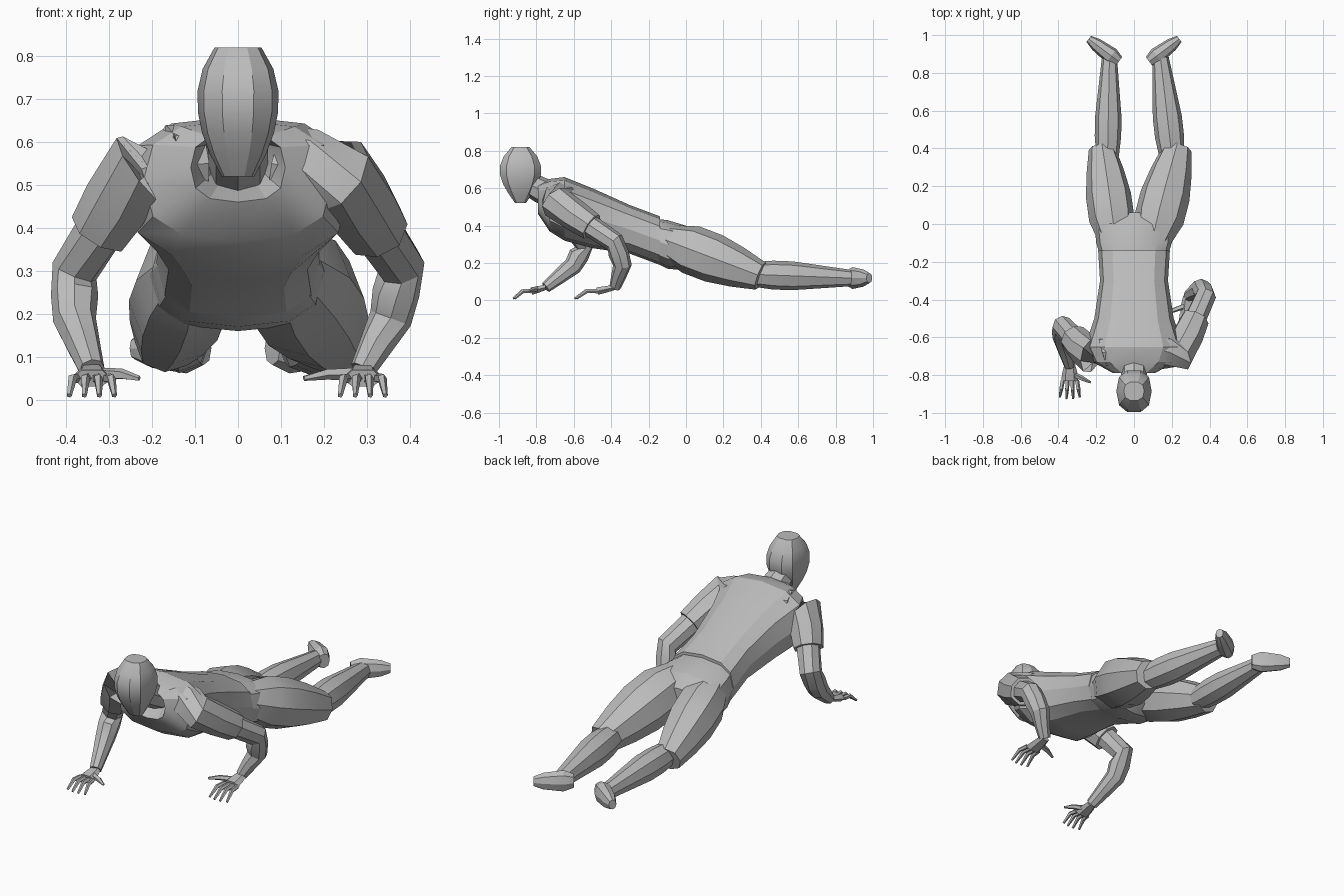
import bpy
import bmesh
from math import cos, sin, pi, copysign
from mathutils import Vector

cube = bpy.data.objects.get("Cube")
if cube:
    bpy.data.objects.remove(cube, do_unlink=True)

# One plain clay grey for the whole figure
shade = .5
clay_colour = (shade, shade, shade, 1)
clay = bpy.data.materials.new("clay_grey")
clay.use_nodes = True
clay.diffuse_color = clay_colour
clay.node_tree.nodes["Principled BSDF"].inputs["Base Color"].default_value = clay_colour

X_AXIS = Vector((1, 0, 0))
Y_AXIS = Vector((0, 1, 0))
Z_AXIS = Vector((0, 0, 1))


def rounded(value, power):
    """Superellipse term: a power below one gives a boxier section."""
    return copysign(abs(value) ** power, value)


def loft(name, sections, sides=8, power=.9, normal=None):
    """Skin a closed tube over sections of (centre, half width, half depth)."""
    bm = bmesh.new()
    last = len(sections) - 1
    rings = []
    for index, (centre, width, depth) in enumerate(sections):
        previous_centre = sections[max(index - 1, 0)][0]
        next_centre = sections[min(index + 1, last)][0]
        along = normal or (next_centre - previous_centre).normalized()
        # Fall back on the vertical where the tube runs sideways
        hint = X_AXIS if abs(along.x) < .95 else Z_AXIS
        across = (hint - along * hint.dot(along)).normalized()
        upright = along.cross(across)
        ring = []
        for step in range(sides):
            angle = 2 * pi * step / sides
            offset = across * width * rounded(cos(angle), power)
            offset += upright * depth * rounded(sin(angle), power)
            ring.append(bm.verts.new(centre + offset))
        rings.append(ring)
    for lower, upper in zip(rings, rings[1:]):
        for step in range(sides):
            following = (step + 1) % sides
            bm.faces.new((lower[step], lower[following], upper[following], upper[step]))
    bm.faces.new(rings[0])
    bm.faces.new(rings[-1])
    bmesh.ops.recalc_face_normals(bm, faces=bm.faces)

    mesh = bpy.data.meshes.new(name)
    bm.to_mesh(mesh)
    bm.free()
    mesh.materials.append(clay)
    part = bpy.data.objects.new(name, mesh)
    bpy.context.collection.objects.link(part)
    bpy.ops.object.select_all(action="DESELECT")
    part.select_set(True)
    bpy.context.view_layer.objects.active = part
    bpy.ops.object.shade_smooth_by_angle(angle=pi / 7)


def limb(name, joints, radii, flatness=1, sides=8):
    """Tube through the joints, with the radii spread evenly along the path."""
    sections = []
    for index, radius in enumerate(radii):
        position = index / (len(radii) - 1) * (len(joints) - 1)
        bone = min(int(position), len(joints) - 2)
        centre = joints[bone].lerp(joints[bone + 1], position - bone)
        sections.append((centre, radius, radius * flatness))
    loft(name, sections, sides)


def trunk(name, slices):
    """Upright slices along the body, each (y, z, half width, half depth)."""
    sections = [(Vector((0, y, z)), width, depth) for y, z, width, depth in slices]
    loft(name, sections, sides=12, power=.75, normal=Y_AXIS)


def head(name, chin, height, width, depth, rings=7):
    """Egg shape with a pointed chin in profile and a closing crown."""
    sections = []
    for index in range(rings):
        rise = index / (rings - 1)
        swell = sin(pi * (.1 + .8 * rise)) ** .6 * (.7 + .3 * rise)
        sections.append((chin + Z_AXIS * height * rise, width * swell, depth * swell ** 1.5))
    loft(name, sections, sides=10, power=.8, normal=Z_AXIS)


def leg(label, side, hip_x, knee_x, ankle_x, girth):
    """Trouser thigh, lower leg and a foot splayed outwards."""
    hip = Vector((side * hip_x, -.1, .32))
    knee = Vector((side * knee_x, .4, .13))
    shin = Vector((side * (knee_x - .03), .36, .14))
    ankle = Vector((side * ankle_x, .88, .12))
    thigh_radii = [girth * r for r in (.08, .12, .12, .1, .07)]
    calf_radii = [girth * r for r in (.06, .07, .07, .06, .05, .04)]
    limb(label + "_thigh", [hip, knee], thigh_radii)
    limb(label + "_calf", [shin, ankle], calf_radii)
    heel = Vector((side * .08, .86, .12))
    toe = Vector((side * .24, .98, .12))
    limb(label + "_foot", [heel, toe], (.03, .045, .04, .035, .02), flatness=1.3)


def hand(label, wrist, reach, inward):
    """Palm, four arched fingers and a thumb pointing inward."""
    forward = -Y_AXIS
    knuckle = wrist + forward * reach * .45 - Z_AXIS * .02
    middle = wrist.lerp(knuckle, .5)
    limb(label + "_palm", [wrist, knuckle], (.03, .04, .045), flatness=.5, sides=6)
    for finger in range(4):
        spread = X_AXIS * (finger - 1.5)
        length = reach * (.6 - .05 * abs(finger - 1.5))
        base = knuckle + spread * .025
        bend = base + spread * .005 + forward * length * .5
        tip = base + spread * .01 + forward * length
        tip.z = .01
        limb(f"{label}_finger_{finger + 1}", [base, bend, tip], (.012, .011, .006), sides=5)
    sideways = X_AXIS * inward * reach
    thumb_joint = middle + sideways * .4 + forward * .03
    thumb_tip = thumb_joint + sideways * .25 + forward * .02 - Z_AXIS * .01
    limb(label + "_thumb", [middle, thumb_joint, thumb_tip], (.016, .013, .006), sides=5)


def arm(label, shoulder, elbow, wrist, reach, inward):
    """Bare arm with a bowed forearm under a short sleeve, and its hand."""
    collarbone = Vector((shoulder.x * .4, -.66, .55))
    cuff = shoulder.lerp(elbow, .6)
    limb(label + "_sleeve", [collarbone, shoulder, cuff], (.09, .095, .09, .085, .075))
    forearm = elbow.lerp(wrist, .5) + Y_AXIS * .04 - X_AXIS * inward * .02
    limb(label + "_arm", [shoulder, elbow, forearm, wrist],
         (.06, .06, .055, .055, .05, .04, .03))
    hand(label + "_hand", wrist, reach, inward)


# Head and neck
head("head", Vector((0, -.885, .52)), height=.3, width=.11, depth=.145)
limb("neck", [Vector((0, -.68, .54)), Vector((0, -.87, .64))], (.07, .07, .06))

# Shirt, starting inside the collar so that its opening is recessed
trunk("shirt", [
    (-.7, .56, .07, .06), (-.79, .54, .11, .08), (-.73, .51, .22, .14),
    (-.65, .49, .26, .17), (-.5, .44, .21, .16), (-.3, .38, .18, .13),
    (-.14, .32, .19, .13)])

# Trousers and legs
trunk("pelvis", [(-.2, .33, .17, .11), (-.1, .3, .2, .13), (0, .28, .21, .12), (.06, .27, .14, .07)])
leg("right", side=-1, hip_x=.1, knee_x=.17, ankle_x=.13, girth=1)
leg("left", side=1, hip_x=.1, knee_x=.23, ankle_x=.14, girth=1.1)

# Arms, the left one planted further back
arm("right", shoulder=Vector((-.23, -.7, .54)), elbow=Vector((-.38, -.54, .3)),
    wrist=Vector((-.34, -.75, .07)), reach=.17, inward=1)
arm("left", shoulder=Vector((.24, -.69, .52)), elbow=Vector((.38, -.38, .31)),
    wrist=Vector((.29, -.38, .07)), reach=.21, inward=-1)
